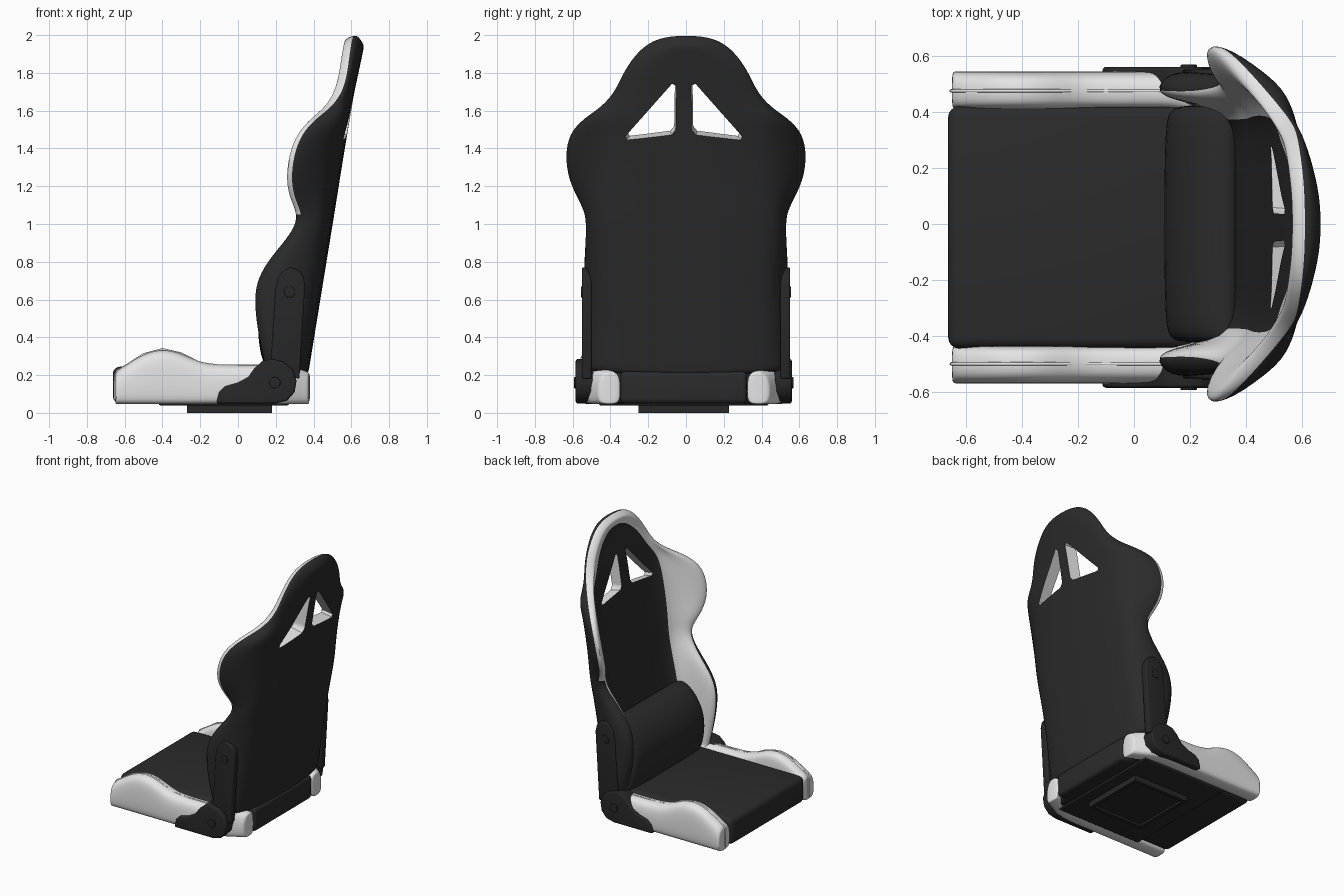
import bpy, bmesh, math
from mathutils import Vector

if "Cube" in bpy.data.objects:
    bpy.data.objects.remove(bpy.data.objects["Cube"])

SHIFT = -0.012   # the seat base and holes sit slightly off the centre line

def material(name, v):
    m = bpy.data.materials.new(name)
    m.diffuse_color = (v, v, v, 1)
    m.use_nodes = True
    m.node_tree.nodes["Principled BSDF"].inputs["Base Color"].default_value = m.diffuse_color
    return m

BLACK = material("black fabric", 0.024)
WHITE = material("light grey leather", 0.78)
METAL = material("dark bracket", 0.021)

def finish(name, bm, mats, mods=(), angle=40):
    bmesh.ops.recalc_face_normals(bm, faces=bm.faces)
    me = bpy.data.meshes.new(name)
    bm.to_mesh(me)
    bm.free()
    ob = bpy.data.objects.new(name, me)
    bpy.context.collection.objects.link(ob)
    for m in mats:
        me.materials.append(m)
    for kind, props in mods:
        md = ob.modifiers.new(kind.title(), kind)
        for k, v in props.items():
            setattr(md, k, v)
    bpy.ops.object.select_all(action='DESELECT')
    ob.select_set(True)
    bpy.context.view_layer.objects.active = ob
    for md in list(ob.modifiers):
        bpy.ops.object.modifier_apply(modifier=md.name)
    bpy.ops.object.shade_smooth_by_angle(angle=math.radians(angle))
    return ob

def loft(rows, mat=lambda i, j: 0):
    """Bridge equal loops; close both ends with strips pairing point j with its mirror."""
    bm = bmesh.new()
    vs = [[bm.verts.new(p) for p in r] for r in rows]
    n = len(rows[0])
    for i in range(len(rows) - 1):
        for j in range(n):
            k = (j + 1) % n
            f = bm.faces.new((vs[i][j], vs[i][k], vs[i + 1][k], vs[i + 1][j]))
            f.material_index = mat(i, min(j, n - 2 - j) if j < n - 1 else 0)
    for i in (0, len(rows) - 1):
        for j in range(n // 2 - 1):
            f = bm.faces.new((vs[i][j], vs[i][j + 1], vs[i][n - 2 - j], vs[i][n - 1 - j]))
            f.material_index = mat(i, j)
    return bm

def prism(name, pts, y0, y1, mat, bevel):
    """Extrude an x-z profile along y."""
    bm = bmesh.new()
    a = [bm.verts.new((x, y0, z)) for x, z in pts]
    b = [bm.verts.new((x, y1, z)) for x, z in pts]
    bm.faces.new(a)
    bm.faces.new(b)
    for i in range(len(pts)):
        k = (i + 1) % len(pts)
        bm.faces.new((a[i], a[k], b[k], b[i]))
    return finish(name, bm, [mat], [('BEVEL', dict(width=bevel, segments=4, limit_method='ANGLE',
                                                   angle_limit=math.radians(50)))])

def box(name, x0, x1, z0, z1, hw, mat, bevel):
    return prism(name, [(x0, z0), (x1, z0), (x1, z1), (x0, z1)], SHIFT - hw, SHIFT + hw, mat, bevel)

SUB = ('SUBSURF', dict(levels=2))

# Backrest: height, half width, front edge of the wing
OUTLINE = [(.20, .54, .14), (.24, .545, .13), (.38, .548, .095), (.52, .548, .068), (.66, .548, .063),
           (.77, .545, .11), (.87, .54, .195), (.97, .538, .285), (1.05, .54, .31), (1.13, .58, .265),
           (1.23, .635, .242), (1.36, .655, .255), (1.48, .633, .30), (1.56, .55, .375), (1.62, .455, .455),
           (1.70, .385, .505), (1.80, .342, .53), (1.89, .285, .54), (1.965, .21, .55), (2.003, .10, .56)]
rows = []
for z, w, xf in OUTLINE:
    t = min(1, max(0, (z - 1.7) / .28))
    head = min(1, max(0, (z - 1.5) / .2))
    low = min(1, max(0, (1.05 - z) / .2))
    xb = .340 + .163 * z
    xp = xb - .09
    f = min(.485, max(w - .06, .7 * w))
    wi = min(.40, max(w - .075, .6 * w))
    F = Vector((xb - .055 * (w / .6) ** 2, f, z - .05 * t))
    O = Vector((xf + .025 + .03 * max(head, low), w, z))
    P = F.lerp(O, .5)
    P.y = f + (w - f) * (.65 + .25 * low)
    P.z = z - .01 * t
    T = Vector((xf, max(w - .035 - .045 * low, .8 * w), z - .025 * t))
    I = Vector((xp, wi, z - .075 * t))
    M = T.lerp(I, .45) + Vector((-.03 * (1 - head), 0, 0))
    half = [Vector((xb, f * .68, z - .065 * t)), F, P, O, T, M, I, Vector((xp, wi * .5, z - .095 * t))]
    rows.append(half + [Vector((p.x, -p.y, p.z)) for p in reversed(half)])

def back_colour(i, j):
    return 1 if j in (4, 5) or (j == 3 and i >= 8) else 0

backrest = finish("backrest", loft(rows, back_colour), [BLACK, WHITE], [SUB])

# Two harness holes with light walls, cut through the backrest
HOLE = [(.043, 1.735), (.062, 1.745), (.312, 1.46), (.303, 1.44), (.065, 1.472), (.043, 1.50)]
for side in (1, -1):
    bm = bmesh.new()
    rings = []
    for x in (.38, .75):
        s = 1 + (x - .575) * 1.1
        rings.append([bm.verts.new((x, SHIFT + side * (.13 + (y - .13) * s),
                                    1.56 + (z - 1.56) * s - (x - .575) * .17)) for y, z in HOLE])
    for r in rings:
        bm.faces.new(r)
    for i in range(6):
        k = (i + 1) % 6
        bm.faces.new((rings[0][i], rings[0][k], rings[1][k], rings[1][i]))
    cutter = finish("hole_cutter", bm, [WHITE])
    cutter.hide_render = True
    md = backrest.modifiers.new("Hole", 'BOOLEAN')
    md.object = cutter
    md.operation = 'DIFFERENCE'
    md.solver = 'EXACT'
    md.material_mode = 'TRANSFER'
    bpy.context.view_layer.objects.active = backrest
    bpy.ops.object.modifier_apply(modifier=md.name)
    bpy.data.objects.remove(cutter)
bpy.ops.object.select_all(action='DESELECT')
backrest.select_set(True)
bpy.context.view_layer.objects.active = backrest
bpy.ops.object.shade_smooth_by_angle(angle=math.radians(40))

# Lumbar cushion
front = [(.15, .20), (.11, .34), (.10, .50), (.17, .64), (.27, .71)]
rear = [(.36, .71), (.38, .65), (.36, .50), (.35, .34), (.33, .20)]
finish("lumbar_cushion", loft([[(x + .06 * e, y, z - .02 * e) for x, z in front] +
                               [(x, y, z - .02 * e) for x, z in rear]
       for y, e in ((-.425, 1), (-.405, .3), (-.34, 0), (.34, 0), (.405, .3), (.425, 1))]), [BLACK], [SUB])

# Seat cushion, its rear block and underside
box("seat_cushion", -.663, .33, .05, .245, .432, BLACK, .04)
box("seat_rear", .15, .38, .05, .22, .335, BLACK, .025)
box("seat_underside", -.42, .27, .04, .08, .45, BLACK, .01)

# Base plate with a square groove underneath
bm = bmesh.new()
bmesh.ops.create_cube(bm, size=1)
for v in bm.verts:
    v.co = Vector((v.co.x * .45 - .045, v.co.y * .48 + SHIFT, v.co.z * .05 + .025))
bm.normal_update()
under = [f for f in bm.faces if f.normal.z < -.5]
bmesh.ops.inset_region(bm, faces=under, thickness=.035)
bmesh.ops.inset_region(bm, faces=under, thickness=.012, depth=-.012)
bmesh.ops.inset_region(bm, faces=under, thickness=.03)
finish("base_plate", bm, [METAL])

# Seat side bolsters: position along x and top height
TOP = [(-.650, .20), (-.640, .222), (-.58, .258), (-.50, .310), (-.40, .337), (-.30, .314), (-.20, .263),
       (-.10, .25), (.05, .25), (.17, .25), (.27, .245), (.36, .22), (.378, .21)]
ARM = [(.17, .22), (.20, .66), (.215, .72), (.245, .755), (.28, .77), (.32, .755), (.345, .725),
       (.355, .68), (.325, .18)]
RECLINER = [(-.115, .05), (-.10, .11), (-.07, .14), (.0, .16), (.055, .19), (.09, .24), (.13, .275),
            (.18, .285), (.24, .27), (.29, .23), (.31, .17), (.30, .11), (.26, .065), (.20, .05)]

for side, tag in ((1, "left"), (-1, "right")):
    Y = lambda y: SHIFT + side * y
    rows = []
    for x, zt in TOP:
        k = min(1, max(0, (x - .2) / .16))       # rear end tucks inward
        yo, yi = .557 - .10 * k, .422 - .09 * k
        sec = [(yo - .02, .045), (yo, .07), (yo, zt - .06), (yo - .02, zt - .01), (yo - .055, zt + .003),
               (yi + .045, zt + .003), (yi + .01, zt - .01), (yi, zt - .06), (yi, .07), (yi + .02, .045)]
        rows.append([(x, Y(y), z) for y, z in sec])
    finish("seat_bolster_" + tag, loft(rows), [WHITE], [SUB])

    # Piping along the bolster ridge
    cu = bpy.data.curves.new("bolster_piping_" + tag, 'CURVE')
    cu.dimensions = '3D'
    cu.bevel_depth = .006
    cu.bevel_resolution = 2
    path = [(-.652, .07)] + TOP[:10]
    sp = cu.splines.new('POLY')
    sp.points.add(len(path) - 1)
    for p, (x, z) in zip(sp.points, path):
        p.co = (x, Y(.487), z, 1)
    cu.materials.append(WHITE)
    bpy.context.collection.objects.link(bpy.data.objects.new("bolster_piping_" + tag, cu))

    # Hinge brackets and bolts
    prism("hinge_arm_" + tag, ARM, side * .50, side * .551, METAL, .008)
    prism("recliner_cover_" + tag, RECLINER, Y(.47), Y(.572), METAL, .012)
    for nm, x, z, y in (("upper", .273, .64, .556 - side * SHIFT), ("lower", .195, .16, .58)):
        circle = [(x + .03 * math.cos(a * math.pi / 12), z + .03 * math.sin(a * math.pi / 12))
                  for a in range(24)]
        prism("%s_bolt_%s" % (nm, tag), circle, Y(y - .03), Y(y), METAL, .004)
